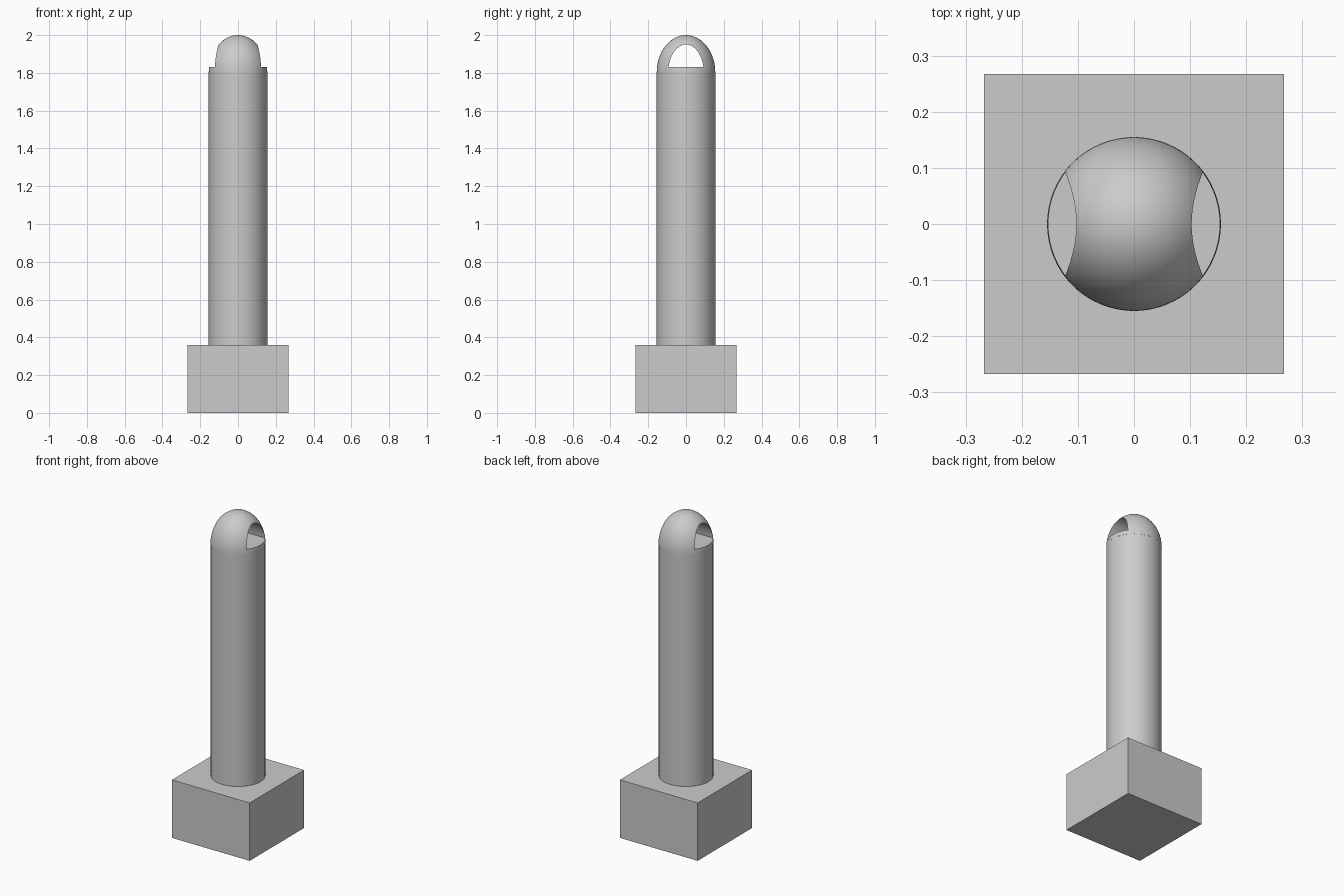
import bpy, bmesh, math

cube = bpy.data.objects.get("Cube")
if cube:
    bpy.data.objects.remove(cube, do_unlink=True)

BASE_W, BASE_H = 0.535, 0.36
RADIUS, DOME_Z, DOME_H = 0.155, 1.802, 0.198
HOLE_W, HOLE_H, HOLE_FLOOR = 0.094, 0.148, 1.83

grey = bpy.data.materials.new("plain grey")
grey.use_nodes = True
colour = (0.6, 0.6, 0.6, 1)
grey.diffuse_color = colour
grey.node_tree.nodes["Principled BSDF"].inputs["Base Color"].default_value = colour


def finish(bm, name):
    """Turn a bmesh into a grey object."""
    bmesh.ops.recalc_face_normals(bm, faces=bm.faces)
    mesh = bpy.data.meshes.new(name)
    bm.to_mesh(mesh)
    bm.free()
    obj = bpy.data.objects.new(name, mesh)
    mesh.materials.append(grey)
    bpy.context.collection.objects.link(obj)
    return obj


def select(obj):
    bpy.ops.object.select_all(action='DESELECT')
    obj.select_set(True)
    bpy.context.view_layer.objects.active = obj


def smooth(obj):
    select(obj)
    bpy.ops.object.shade_smooth_by_angle(angle=math.radians(35))


# Square base block
bm = bmesh.new()
bmesh.ops.create_cube(bm, size=1)
bmesh.ops.scale(bm, vec=(BASE_W, BASE_W, BASE_H), verts=bm.verts)
bmesh.ops.translate(bm, vec=(0, 0, BASE_H / 2), verts=bm.verts)
finish(bm, "base_block")

# Round column
bm = bmesh.new()
height = DOME_Z - BASE_H
bmesh.ops.create_cone(bm, cap_ends=True, segments=32, radius1=RADIUS,
                      radius2=RADIUS, depth=height)
bmesh.ops.translate(bm, vec=(0, 0, BASE_H + height / 2), verts=bm.verts)
smooth(finish(bm, "column"))

# Tall domed cap: upper half of a stretched sphere, closed below
bm = bmesh.new()
bmesh.ops.create_uvsphere(bm, u_segments=64, v_segments=48, radius=1)
cut = bmesh.ops.bisect_plane(bm, geom=bm.verts[:] + bm.edges[:] + bm.faces[:],
                             dist=1e-5, plane_co=(0, 0, 0), plane_no=(0, 0, 1),
                             clear_inner=True)
bmesh.ops.holes_fill(bm, edges=[e for e in bm.edges if e.is_boundary], sides=0)
bmesh.ops.scale(bm, vec=(RADIUS, RADIUS, DOME_H), verts=bm.verts)
bmesh.ops.translate(bm, vec=(0, 0, DOME_Z), verts=bm.verts)
dome = finish(bm, "domed_cap")

# Arched tunnel cutter running side to side, with a flat floor
bm = bmesh.new()
start = math.asin((HOLE_FLOOR - DOME_Z) / HOLE_H)
steps = 40
arch = []
for i in range(steps + 1):
    a = start + (math.pi - 2 * start) * i / steps
    arch.append(bm.verts.new((-0.3, HOLE_W * math.cos(a),
                              DOME_Z + HOLE_H * math.sin(a))))
face = bm.faces.new(arch)
side = bmesh.ops.extrude_face_region(bm, geom=[face])
moved = [g for g in side["geom"] if isinstance(g, bmesh.types.BMVert)]
bmesh.ops.translate(bm, vec=(0.6, 0, 0), verts=moved)
cutter = finish(bm, "tunnel_cutter")
cutter.hide_render = True

# Cut the tunnel through the cap
tunnel = dome.modifiers.new("tunnel", 'BOOLEAN')
tunnel.operation = 'DIFFERENCE'
tunnel.solver = 'EXACT'
tunnel.object = cutter
select(dome)
bpy.ops.object.modifier_apply(modifier=tunnel.name)
bpy.data.objects.remove(cutter, do_unlink=True)
smooth(dome)
